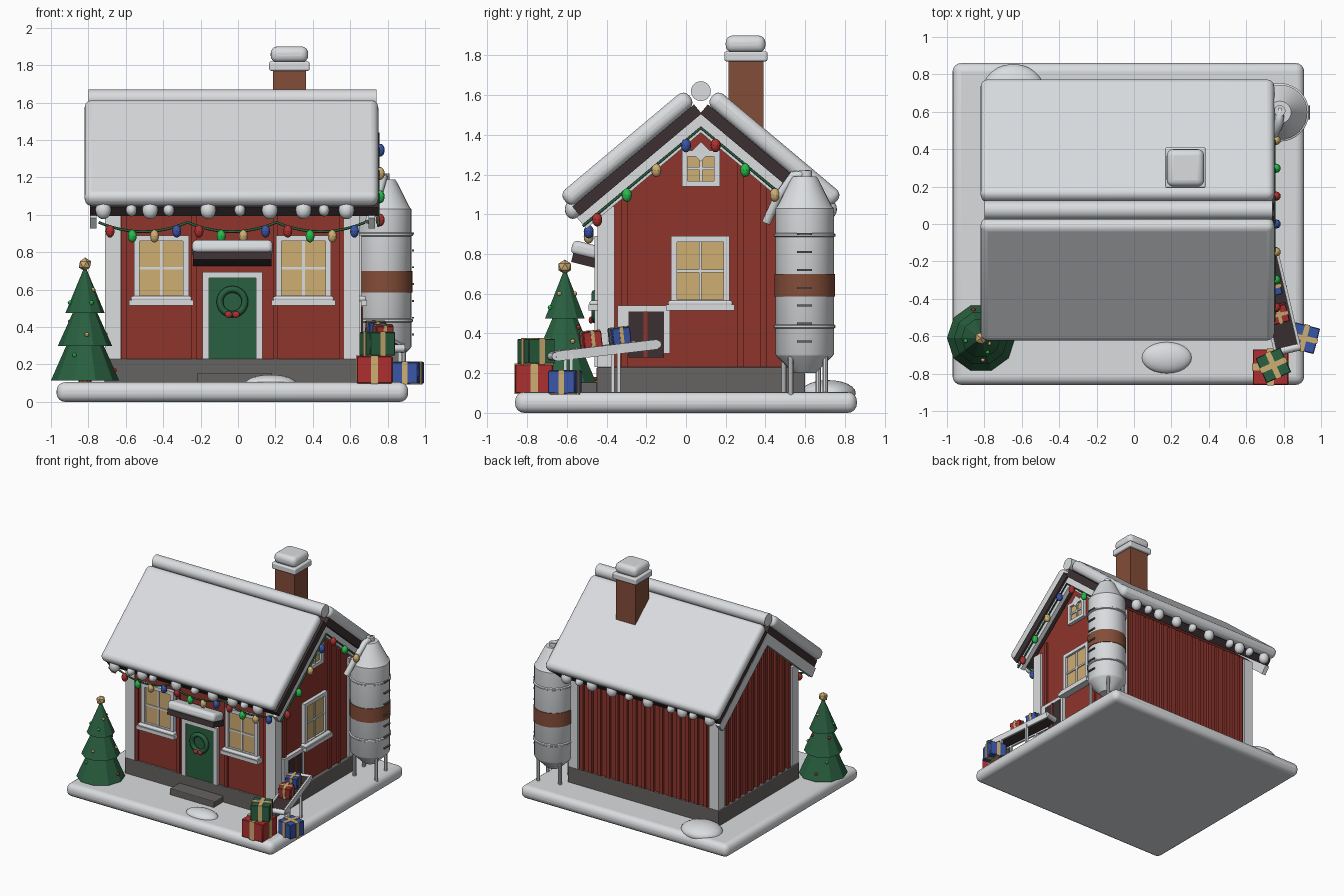
import bpy, bmesh, math
from mathutils import Matrix, Vector

if "Cube" in bpy.data.objects:
    bpy.data.objects.remove(bpy.data.objects["Cube"])

def mat(name, r, g, b):
    m = bpy.data.materials.new(name)
    m.diffuse_color = (r, g, b, 1)
    m.use_nodes = True
    m.node_tree.nodes["Principled BSDF"].inputs["Base Color"].default_value = m.diffuse_color
    return m

WHITE = mat("snow_white", .70, .72, .74)
STONE = mat("stone_grey", .13, .125, .12)
DARK = mat("dark_roof", .045, .03, .032)
WALL = mat("barn_red", .27, .035, .025)
RED = mat("bright_red", .42, .03, .03)
BROWN = mat("brick_brown", .23, .075, .04)
GREEN = mat("pine_green", .022, .115, .05)
LIME = mat("bulb_green", .02, .50, .07)
BLUE = mat("blue", .04, .09, .38)
TAN = mat("warm_tan", .62, .42, .17)

def finish(bm, name, m):
    bmesh.ops.recalc_face_normals(bm, faces=bm.faces)
    me = bpy.data.meshes.new(name)
    bm.to_mesh(me)
    bm.free()
    me.materials.append(m)
    ob = bpy.data.objects.new(name, me)
    bpy.context.collection.objects.link(ob)
    return ob

def box(name, c, s, m, bevel=0, rot=(0, 0, 0), seg=4):
    bm = bmesh.new()
    bmesh.ops.create_cube(bm, size=1, matrix=Matrix.Diagonal((*s, 1)))
    ob = finish(bm, name, m)
    ob.location, ob.rotation_euler = c, rot
    if bevel:
        b = ob.modifiers.new("round", "BEVEL")
        b.width, b.segments = bevel, seg
    return ob

def span(name, lo, hi, m, bevel=0):
    lo, hi = Vector(lo), Vector(hi)
    return box(name, (lo + hi) / 2, hi - lo, m, bevel)

def ball(name, c, s, m, u=12, v=8):
    bm = bmesh.new()
    bmesh.ops.create_uvsphere(bm, u_segments=u, v_segments=v, radius=1, matrix=Matrix.Diagonal((*s, 1)))
    ob = finish(bm, name, m)
    ob.location = c
    return ob

def lathe(name, c, prof, m, n=32):
    """Spin an (r, z) profile into a closed solid."""
    bm = bmesh.new()
    rings = [[bm.verts.new((r * math.cos(2 * math.pi * i / n), r * math.sin(2 * math.pi * i / n), z))
              for i in range(n)] for r, z in prof]
    for a, b in zip(rings, rings[1:]):
        for i in range(n):
            bm.faces.new((a[i], a[(i + 1) % n], b[(i + 1) % n], b[i]))
    bm.faces.new(rings[0])
    bm.faces.new(rings[-1])
    ob = finish(bm, name, m)
    ob.location = c
    return ob

def tube(name, pts, r, m, cyclic=False):
    cu = bpy.data.curves.new(name, "CURVE")
    cu.dimensions, cu.bevel_depth, cu.bevel_resolution, cu.use_fill_caps = "3D", r, 2, True
    sp = cu.splines.new("POLY")
    sp.points.add(len(pts) - 1)
    for p, q in zip(sp.points, pts):
        p.co = (*q, 1)
    sp.use_cyclic_u = cyclic
    cu.materials.append(m)
    ob = bpy.data.objects.new(name, cu)
    bpy.context.collection.objects.link(ob)

def on_wall(side, name, u0, u1, z0, z1, d0, d1, m, bevel=0):
    """Box on the front or right wall; u runs along the wall, d points outward."""
    if side == "front":
        return span(name, (u0, -.43 - d1, z0), (u1, -.43 - d0, z1), m, bevel)
    return span(name, (.63 + d0, u0, z0), (.63 + d1, u1, z1), m, bevel)

YC = .075                      # ridge line
def gable(y):
    return 1.48 - .84 * abs(y - YC)

# Ground, foundation, step, snow drifts
span("snow_base", (-.97, -.86, 0), (.91, .86, .105), WHITE, .045)
span("foundation", (-.715, -.45, .09), (.655, .60, .23), STONE, .006)
span("door_step", (-.22, -.57, .1), (.18, -.44, .155), STONE, .006)
ball("front_drift", (.175, -.715, .1), (.135, .085, .045), WHITE, 24, 12)
ball("back_drift", (-.645, .715, .1), (.165, .14, .065), WHITE, 24, 12)

# House body: pentagon pushed along x
bm = bmesh.new()
prof = [(-.43, .2), (.58, .2), (.58, gable(.58)), (YC, 1.48), (-.43, gable(-.43))]
f = bm.faces.new([bm.verts.new((-.69, y, z)) for y, z in prof])
ext = bmesh.ops.extrude_face_region(bm, geom=[f])
bmesh.ops.translate(bm, vec=(1.32, 0, 0), verts=[g for g in ext["geom"] if isinstance(g, bmesh.types.BMVert)])
finish(bm, "house_walls", WALL)

# Corner trim and wall battens
for x in (-.668, .608):
    for y in (-.403, .553):
        box("corner_trim", (x, y, .635), (.085, .085, .81), WHITE)
for i in range(15):
    x = -.59 + i * .08
    span("back_batten", (x - .015, .57, .23), (x + .015, .60, 1.04), WALL)
for i in range(11):
    y = -.325 + i * .08
    span("left_batten", (-.71, y - .015, .23), (-.68, y + .015, gable(y) - .03), WALL)
for u in (-.61, -.235, .20, .555):
    on_wall("front", "front_batten", u - .014, u + .014, .23, 1.03, 0, .015, WALL)
for u in (-.31, .275, .39):
    on_wall("right", "right_batten", u - .016, u + .016, .23, gable(u) - .05, 0, .015, WALL)

# Roof: mirrored slabs of roofing, barge boards and snow
ANG = math.radians(40)
for s in (-1, 1):
    rot = (-s * ANG, 0, 0)
    def slope(name, x, dy, z, size, m, bevel=0):
        box(name, (x, YC + s * dy, z), size, m, bevel, rot)
    slope("roof_snow", -.035, .37, 1.33, (1.57, .82, .09), WHITE, .038)
    slope("roof_slab", -.02, .322, 1.273, (1.54, .80, .06), DARK)
    for x in (-.775, .715):
        slope("barge_board", x, .287, 1.219, (.035, .82, .075), WHITE)
    # Lumps of snow along the eave
    for i, x in enumerate((-.72, -.57, -.47, -.37, -.16, .01, .17, .35, .46, .58)):
        r = .029 if i in (1, 3, 5, 8) else .042
        ball("eave_snow_lump", (x, YC + s * .645, 1.025), (r, .04, r * 1.15), WHITE, 16, 10)
bm = bmesh.new()
bmesh.ops.create_cone(bm, cap_ends=True, segments=24, radius1=.05, radius2=.05, depth=1.54,
                      matrix=Matrix.Rotation(math.pi / 2, 4, "Y"))
finish(bm, "ridge_snow", WHITE).location = (-.03, YC, 1.62)

# Chimney
span("chimney", (.187, .213, 1.15), (.363, .39, 1.78), BROWN)
span("chimney_cap", (.167, .193, 1.77), (.383, .41, 1.82), WHITE, .01)
span("chimney_snow", (.175, .2, 1.815), (.375, .4, 1.90), WHITE, .035)

# Windows
def window(side, u, z0, z1, hw, b, sill=True):
    on_wall(side, "window_pane", u - hw + b, u + hw - b, z0 + b, z1 - b, 0, .012, TAN)
    for a in (-1, 1):
        e = u + a * (hw - b / 2)
        on_wall(side, "window_side", e - b / 2, e + b / 2, z0, z1, 0, .03, WHITE)
    for z in (z0, z1 - b):
        on_wall(side, "window_rail", u - hw, u + hw, z, z + b, 0, .03, WHITE)
    zm, t = (z0 + z1) / 2, .007
    on_wall(side, "mullion", u - t, u + t, z0, z1, 0, .02, WHITE)
    on_wall(side, "mullion", u - hw, u + hw, zm - t, zm + t, 0, .02, WHITE)
    if sill:
        on_wall(side, "window_sill", u - hw - .025, u + hw + .025, z0 - .025, z0 + .005, 0, .06, WHITE)
        on_wall(side, "sill_snow", u - hw - .015, u + hw + .015, z0, z0 + .025, 0, .055, WHITE, .01)

window("front", -.41, .54, .89, .147, .03)
window("front", .35, .54, .89, .147, .03)
window("right", .072, .54, .89, .147, .03)
window("right", .075, 1.14, 1.32, .095, .028, False)
box("gable_cap", (.645, YC, 1.315), (.03, .07, .07), WHITE, 0, (math.pi / 4, 0, 0))

# Door, wreath and awning
on_wall("front", "door", -.155, .095, .22, .665, 0, .015, GREEN)
for a, b in ((-.19, -.155), (.095, .13)):
    on_wall("front", "door_jamb", a, b, .23, .665, 0, .03, WHITE)
on_wall("front", "door_head", -.19, .13, .663, .695, 0, .03, WHITE)
circle = [(math.cos(i * math.pi / 12), math.sin(i * math.pi / 12)) for i in range(24)]
tube("wreath", [(-.03 + .067 * c, -.458, .535 + .067 * s) for c, s in circle], .018, GREEN, True)
for dx in (-.02, .02):
    ball("wreath_bow", (-.03 + dx, -.478, .467), (.02, .012, .018), RED)
box("awning", (-.03, -.505, .765), (.42, .14, .045), DARK, 0, (-.25, 0, 0))
box("awning_snow", (-.03, -.507, .82), (.43, .14, .07), WHITE, .025, (-.25, 0, 0))

# Hatch and conveyor
on_wall("right", "hatch_frame", -.345, -.08, .30, .54, 0, .03, WHITE)
on_wall("right", "hatch_opening", -.29, -.11, .28, .51, 0, .034, DARK)
on_wall("right", "hatch_flap", -.215, -.195, .28, .51, 0, .038, WALL)
A, B = Vector((.70, -.16, .345)), Vector((.82, -.67, .285))
d = (B - A).normalized()
side = d.cross(Vector((0, 0, 1))).normalized()
rot = Matrix((side, d, side.cross(d))).transposed().to_euler()
L = (B - A).length
box("conveyor_belt", (A + B) / 2, (.12, L, .025), DARK, 0, rot)
for s in (-1, 1):
    box("conveyor_rail", (A + B) / 2 + side * s * .065, (.016, L, .05), WHITE, 0, rot)
    for t in (.38, .85):
        p = A.lerp(B, t) + side * s * .065
        span("conveyor_leg", (p.x - .009, p.y - .009, .1), (p.x + .009, p.y + .009, p.z), WHITE)
    p = (A if s < 0 else B)
    tube("conveyor_roller", [p - side * .07, p + side * .07], .022, WHITE)

# Gifts
def gift(c, w, h, m, rz, tilt=0):
    r, rib = (tilt, 0, rz), w * .2
    box("gift_box", c, (w, w, h), m, .004, r, 1)
    box("gift_ribbon", c, (w + .008, rib, h + .008), TAN, 0, r)
    box("gift_ribbon", c, (rib, w + .008, h + .008), TAN, 0, r)

gift((.73, -.765, .172), .19, .145, RED, 0)
gift((.745, -.755, .31), .145, .125, GREEN, .42)
gift((.91, -.61, .155), .14, .115, BLUE, -.25)
gift((.775, -.48, .368), .095, .085, RED, .25, .11)
gift((.737, -.335, .387), .095, .085, BLUE, .25, .11)

# Christmas tree
T = (-.818, -.61, 0)
lathe("tree_trunk", T, [(.035, .09), (.035, .2)], BROWN, 10)
for r0, z0, r1, z1 in ((.182, .115, .085, .335), (.145, .30, .055, .50), (.105, .475, .008, .71)):
    lathe("tree_tier", T, [(r0, z0), (r1, z1)], GREEN, 10)
bm = bmesh.new()
bmesh.ops.create_icosphere(bm, subdivisions=1, radius=.037)
finish(bm, "tree_topper", TAN).location = (T[0], T[1], .735)
for i in range(12):
    z = (.17, .25, .36, .43, .53, .60)[i % 6]
    r = (.157, .122, .117, .085, .082, .052)[i % 6]
    a = i * 2.4
    ball("tree_bauble", (T[0] + r * math.cos(a), T[1] + r * math.sin(a), z), (.012,) * 3, (RED, LIME, TAN)[i % 3], 8, 6)

# Silo
S = (.78, .597, 0)
lathe("silo_body", S, [(.055, .2), (.14, .285), (.147, .295), (.147, 1.03), (.135, 1.045),
                       (.07, 1.175), (.06, 1.19)], WHITE)
lathe("silo_band", S, [(.152, .585), (.152, .70)], BROWN)
for z in (.435, .895):
    lathe("silo_hoop", S, [(.148, z - .01), (.156, z - .005), (.156, z + .005), (.148, z + .01)], WHITE)
for i in range(4):
    a = math.pi / 4 + i * math.pi / 2 + .2
    lathe("silo_leg", (S[0] + .125 * math.cos(a), S[1] + .125 * math.sin(a), 0), [(.014, .09), (.014, .33)], WHITE, 10)
for i in range(7):
    z = .36 + i * .09
    box("ladder_rung", (.935, .597, z), (.012, .075, .01), STONE)
tube("silo_pipe", [(.78, .605, 1.15), (.78, .605, 1.205), (.775, .54, 1.195), (.74, .46, 1.08), (.70, .405, .96)], .024, WHITE)
lathe("silo_vent", (.78, .605, 0), [(.03, 1.18), (.03, 1.22)], WHITE, 16)

# String lights on front eave and right gable
def bulb(p, i):
    ball("light_bulb", p, (.025, .025, .034), (RED, LIME, TAN, BLUE)[i % 4], 10, 8)

wire = []
for i in range(37):
    t = (i % 12) / 12
    wire.append((-.745 + i * 1.425 / 36, -.49, .96 - .2 * t * (1 - t)))
tube("front_light_wire", wire, .007, GREEN)
for i in range(12):
    bulb((-.684 + i * .1188, -.49, (.912, .886, .886, .912)[i % 4]), i)
tube("gable_light_wire", [(.75, -.52, .94), (.75, YC, 1.435), (.75, .67, .94)], .007, GREEN)
for i in range(8):
    y = -.447 + i * .149
    bulb((.76, y, 1.408 - .835 * abs(y - YC)), i)

# Smooth shading with crisp edges
bpy.ops.object.select_all(action="DESELECT")
for ob in bpy.data.objects:
    if ob.type == "MESH" and not ob.name.startswith("tree_t"):
        ob.select_set(True)
        bpy.context.view_layer.objects.active = ob
bpy.ops.object.shade_smooth_by_angle(angle=math.radians(35))
